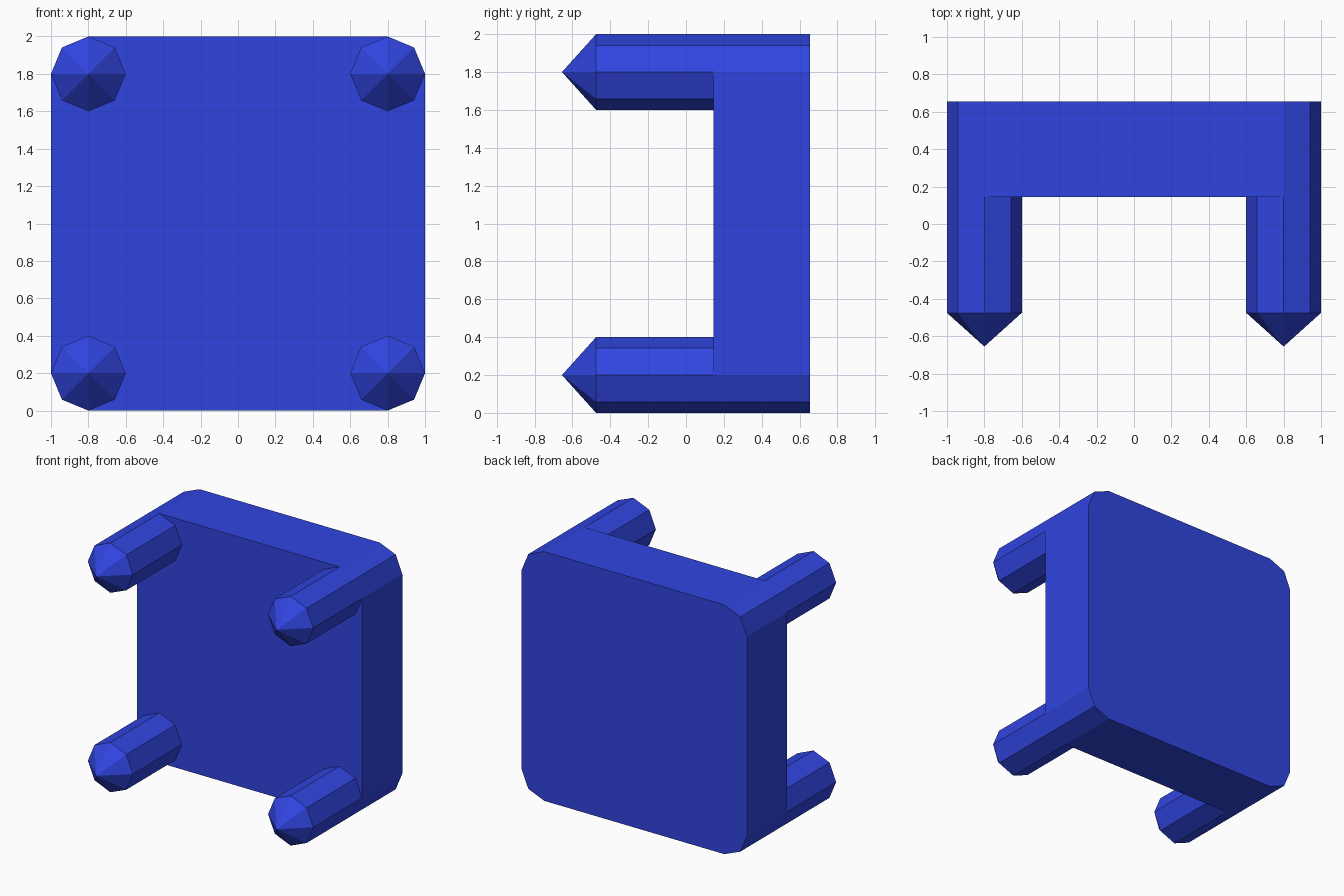
import bpy, bmesh
from math import sin, cos, pi

if "Cube" in bpy.data.objects:
    bpy.data.objects.remove(bpy.data.objects["Cube"])

R, C = 0.2, 0.8                          # leg radius, leg offset from the centre
BACK, FACE, SHOULDER, TIP = 0.655, 0.145, -0.475, -0.655

blue = bpy.data.materials.new("blue")
blue.diffuse_color = (0.03, 0.06, 0.75, 1)
blue.use_nodes = True
blue.node_tree.nodes["Principled BSDF"].inputs["Base Color"].default_value = blue.diffuse_color


def octagon(cx, cz, first=0, count=8):
    """Points of an eight-sided circle in the xz plane."""
    return [(cx + R * cos(i * pi / 4), cz + R * sin(i * pi / 4))
            for i in range(first, first + count)]


def finish(name, bm):
    bmesh.ops.recalc_face_normals(bm, faces=bm.faces[:])
    mesh = bpy.data.meshes.new(name)
    bm.to_mesh(mesh)
    bm.free()
    mesh.materials.append(blue)
    obj = bpy.data.objects.new(name, mesh)
    bpy.context.collection.objects.link(obj)


def ring(bm, outline, y):
    return [bm.verts.new((x, y, z)) for x, z in outline]


def bridge(bm, a, b):
    for i in range(len(a)):
        j = (i + 1) % len(a)
        bm.faces.new((a[i], a[j], b[j], b[i]))


# Thick seat slab: its corners follow the outer facets of the legs
corners = [(C, 1 + C), (-C, 1 + C), (-C, 1 - C), (C, 1 - C)]
outline = []
for k, (cx, cz) in enumerate(corners):
    outline += octagon(cx, cz, 2 * k, 3)
bm = bmesh.new()
front, back = ring(bm, outline, FACE), ring(bm, outline, BACK)
bridge(bm, front, back)
bm.faces.new(front)
bm.faces.new(back)
finish("seat", bm)

# Four pointed octagonal legs growing out of the slab
names = ["upper_right_leg", "upper_left_leg", "lower_left_leg", "lower_right_leg"]
for name, (cx, cz) in zip(names, corners):
    bm = bmesh.new()
    root, end = ring(bm, octagon(cx, cz), FACE), ring(bm, octagon(cx, cz), SHOULDER)
    bridge(bm, root, end)
    tip = bm.verts.new((cx, TIP, cz))
    for i in range(8):
        bm.faces.new((end[i], end[(i + 1) % 8], tip))
    finish(name, bm)
